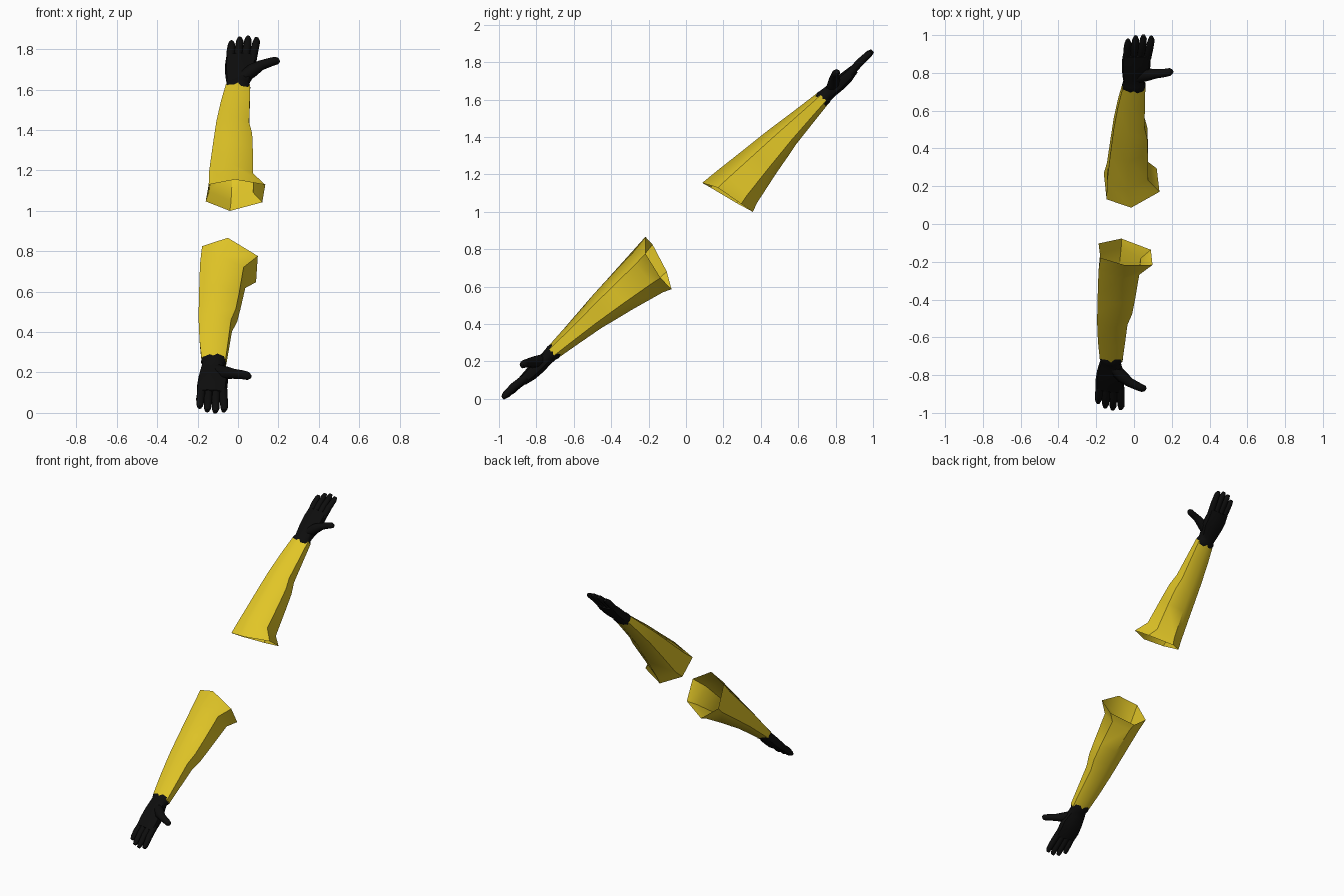
import bpy, bmesh
from math import cos, sin, tau
from mathutils import Vector, Matrix

cube = bpy.data.objects.get("Cube")
if cube:
    bpy.data.objects.remove(cube, do_unlink=True)


def material(name, rgb, roughness):
    m = bpy.data.materials.new(name)
    m.use_nodes = True
    m.diffuse_color = (*rgb, 1)
    shader = m.node_tree.nodes["Principled BSDF"]
    shader.inputs["Base Color"].default_value = (*rgb, 1)
    shader.inputs["Roughness"].default_value = roughness
    return m


YELLOW = material("sleeve yellow", (0.75, 0.56, 0.02), 0.7)
BLACK = material("glove black", (0.004, 0.004, 0.004), 0.7)


def loft(bm, rings, capped):
    """Skin a list of equal-length point rings."""
    rows = [[bm.verts.new(p) for p in ring] for ring in rings]
    n = len(rows[0])
    for a, b in zip(rows, rows[1:]):
        for i in range(n):
            j = (i + 1) % n
            bm.faces.new((a[i], a[j], b[j], b[i]))
    if capped:
        bm.faces.new(rows[0])
        bm.faces.new(rows[-1])


def finish(bm, name, mat, frame):
    """Place in the arm frame, point normals outward, make the object."""
    bm.transform(frame)
    bmesh.ops.recalc_face_normals(bm, faces=bm.faces)
    centre = sum((v.co for v in bm.verts), Vector()) / len(bm.verts)
    if sum(f.normal.dot(f.calc_center_median() - centre) * f.calc_area() for f in bm.faces) < 0:
        bmesh.ops.reverse_faces(bm, faces=bm.faces)
    mesh = bpy.data.meshes.new(name)
    bm.to_mesh(mesh)
    bm.free()
    mesh.materials.append(mat)
    obj = bpy.data.objects.new(name, mesh)
    bpy.context.collection.objects.link(obj)
    bpy.ops.object.select_all(action='DESELECT')
    obj.select_set(True)
    bpy.context.view_layer.objects.active = obj
    bpy.ops.object.shade_smooth_by_angle(angle=0.95)


# Arm space: x across, y along the arm from the wrist, z towards the thumb side
def sleeve(name, frame):
    # along, left, right, upper, lower
    sections = [(0.0, -.06, .06, .041, -.041), (-.13, -.085, .058, .06, -.053),
                (-.28, -.107, .055, .084, -.068), (-.36, -.115, .07, .096, -.082),
                (-.47, -.126, .073, .11, -.1), (-.655, -.143, .074, .135, -.136)]
    rings = []
    for d, lo, hi, up, dn in sections:
        mid = (lo + hi) / 2
        rings.append([(mid, d, up), (hi, d, up * .5), (hi, d, dn * .5),
                      (mid, d, dn), (lo, d, dn * .45), (lo, d, up * .6)])
    # flared, slanted elbow opening
    rings.append([(-.015, -.778, .15), (.135, -.738, .072), (.12, -.714, -.078),
                  (-.04, -.701, -.153), (-.16, -.728, -.057), (-.145, -.765, .101)])
    bm = bmesh.new()
    loft(bm, rings, False)
    finish(bm, name, YELLOW, frame)


def digit(bm, path, sides=8):
    """Tapered finger along (x, y, z, radius) points."""
    pts = [Vector(p[:3]) for p in path]
    axis = (pts[-1] - pts[0]).normalized()
    side = axis.cross(Vector((0, 0, 1))).normalized()
    up = side.cross(axis)
    rings = [[p + (side * cos(tau * i / sides) + up * sin(tau * i / sides)) * q[3]
              for i in range(sides)] for p, q in zip(pts, path)]
    loft(bm, rings, True)


def glove(name, frame):
    bm = bmesh.new()
    # cuff and palm: along, left, right, centre height, half thickness
    palm = [(-.025, -.055, .055, 0, .037), (.0, -.064, .062, 0, .043),
            (.02, -.055, .053, 0, .038), (.06, -.06, .065, -.004, .036),
            (.11, -.064, .085, -.008, .038), (.17, -.064, .088, -.012, .034),
            (.225, -.058, .09, -.012, .025)]
    rings = []
    for d, lo, hi, h, t in palm:
        mid, half = (lo + hi) / 2, (hi - lo) / 2
        ring = []
        for i in range(10):
            c, s = cos(tau * i / 10), sin(tau * i / 10)
            squash = (abs(c) ** 3 + abs(s) ** 3) ** (-1 / 3)
            ring.append((mid + half * c * squash, d, h + t * s * squash))
        rings.append(ring)
    loft(bm, rings, True)
    # four fingers: base x, tip x, length
    for base, tip, reach in ((.07, .092, .352), (.034, .05, .362),
                             (-.002, .009, .355), (-.037, -.032, .33)):
        knee = (base + tip) / 2
        digit(bm, [(base, .19, -.012, .021), (knee, .27, -.008, .021),
                   (tip, reach - .02, -.012, .018), (tip, reach, -.014, .011)])
    # thumb
    digit(bm, [(.01, .055, .0, .03), (.07, .1, .018, .034), (.115, .122, .034, .025),
               (.165, .137, .042, .022), (.192, .146, .043, .02), (.203, .15, .043, .011)])
    finish(bm, name, BLACK, frame)


def arm_frame(wrist, along, thumb_side, flip):
    """Orthonormal arm frame; flip mirrors it so both thumbs point to +x."""
    y = Vector(along).normalized()
    z = Vector(thumb_side)
    z = (z - y * z.dot(y)).normalized()
    x = y.cross(z) * flip
    m = Matrix((x, y, z)).transposed().to_4x4()
    m.translation = wrist
    return m


arms = {
    "raised": arm_frame((0, .735, 1.61), (0, .695, .719), (0, -.719, .695), 1),
    "lowered": arm_frame((-.12, -.71, .25), (-.12, -.755, -.645), (-.06, -.649, .761), -1),
}
for label, frame in arms.items():
    sleeve(label + "_sleeve", frame)
    glove(label + "_glove", frame)
